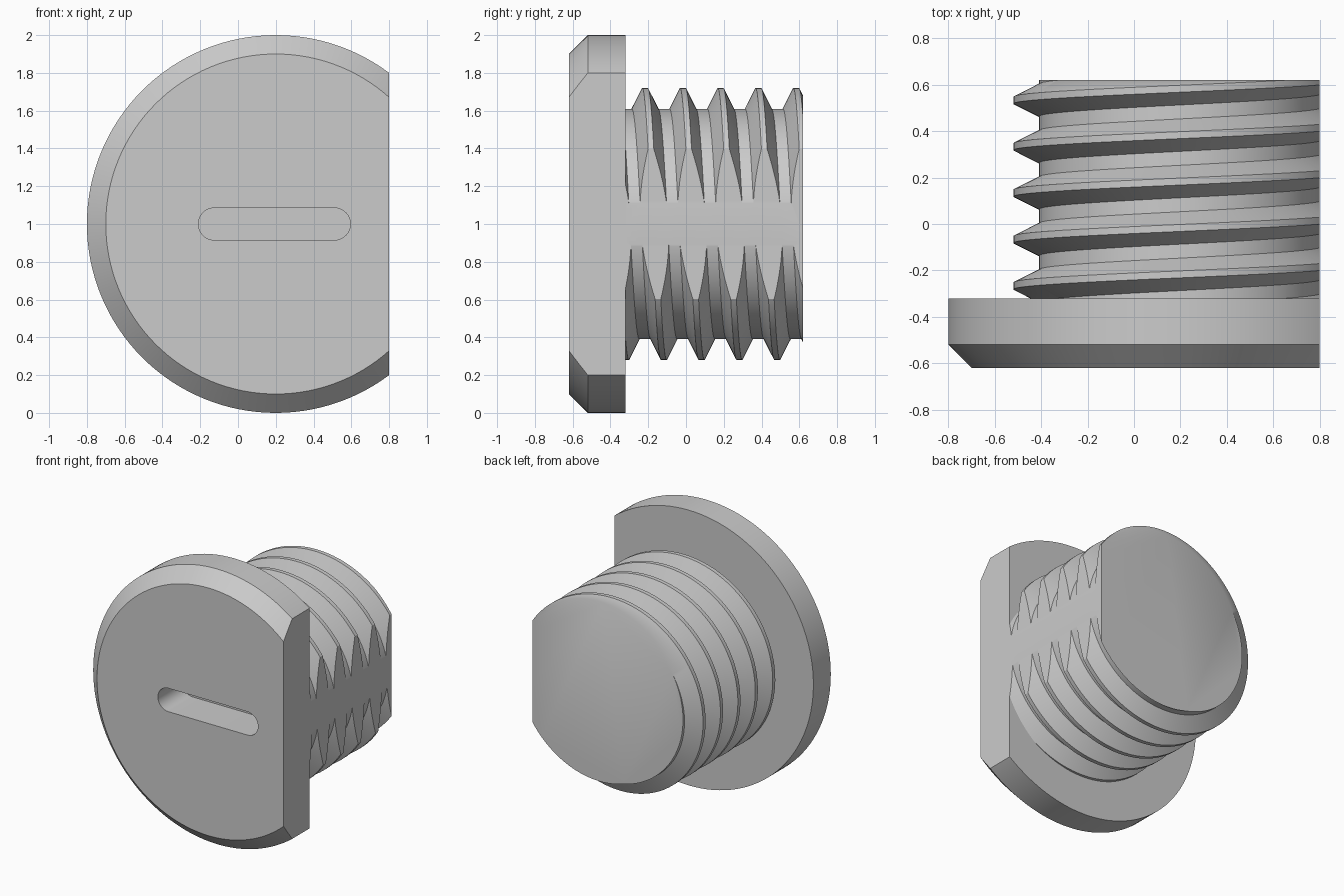
import bpy, bmesh
from math import sin, cos, pi
from mathutils import Vector

if "Cube" in bpy.data.objects:
    bpy.data.objects.remove(bpy.data.objects["Cube"], do_unlink=True)

CX, CZ = 0.2, 1.0                      # screw axis, running along y
FRONT, SEAT, END, FLAT = -0.62, -0.32, 0.62, 0.8
ROOT, CREST, PITCH = 0.61, 0.72, 0.2
SEG = 128

grey = bpy.data.materials.new("plain grey")
grey.use_nodes = True
colour = (0.6, 0.6, 0.6, 1)
grey.diffuse_color = colour
grey.node_tree.nodes["Principled BSDF"].inputs["Base Color"].default_value = colour


def around(r, a, y):
    """Point at radius r and angle a, measured from the left over the top."""
    return Vector((CX - r * cos(a), y, CZ + r * sin(a)))


def slice_off(bm, point, normal):
    """Remove everything beyond a plane and close the cut."""
    cut = bmesh.ops.bisect_plane(
        bm, geom=bm.verts[:] + bm.edges[:] + bm.faces[:], dist=1e-6,
        plane_co=point, plane_no=normal, clear_outer=True)["geom_cut"]
    edges = [e for e in cut if isinstance(e, bmesh.types.BMEdge) and e.is_boundary]
    bmesh.ops.triangle_fill(bm, edges=edges, use_beauty=True, normal=normal)


def finish(bm, name):
    bmesh.ops.recalc_face_normals(bm, faces=bm.faces)
    mesh = bpy.data.meshes.new(name)
    bm.to_mesh(mesh)
    bm.free()
    mesh.materials.append(grey)
    ob = bpy.data.objects.new(name, mesh)
    bpy.context.collection.objects.link(ob)
    return ob


def select(ob):
    bpy.ops.object.select_all(action='DESELECT')
    ob.select_set(True)
    bpy.context.view_layer.objects.active = ob


# Chamfered head with one flat side
bm = bmesh.new()
rings = [[bm.verts.new(around(r, 2 * pi * i / SEG, y)) for i in range(SEG)]
         for r, y in ((0.9, FRONT), (1, FRONT + 0.1), (1, SEAT))]
for a, b in zip(rings, rings[1:]):
    for i in range(SEG):
        j = (i + 1) % SEG
        bm.faces.new((a[i], a[j], b[j], b[i]))
bm.faces.new(rings[0])
bm.faces.new(rings[-1])
slice_off(bm, (FLAT, 0, 0), (1, 0, 0))
head = finish(bm, "screw_head")

# Round-ended driver slot
bm = bmesh.new()
outline = []
for side, start in ((0.595 - 0.085, -pi / 2), (-0.21 + 0.085, pi / 2)):
    for i in range(25):
        a = start + pi * i / 24
        outline.append(bm.verts.new((side + 0.085 * cos(a), FRONT - 0.1, CZ + 0.085 * sin(a))))
face = bm.faces.new(outline)
grown = bmesh.ops.extrude_face_region(bm, geom=[face])["geom"]
bmesh.ops.translate(bm, vec=(0, 0.38, 0),
                    verts=[v for v in grown if isinstance(v, bmesh.types.BMVert)])
cutter = finish(bm, "slot_cutter")
cutter.hide_render = True
cut = head.modifiers.new("slot", 'BOOLEAN')
cut.operation, cut.solver, cut.object = 'DIFFERENCE', 'EXACT', cutter
select(head)
bpy.ops.object.modifier_apply(modifier=cut.name)
bpy.data.objects.remove(cutter, do_unlink=True)

# Threaded shank: one tooth profile repeated along a helix, trimmed to length
tooth = ((-0.015, CREST), (0.015, CREST), (0.07, ROOT), (0.13, ROOT))
first = 0.533 - 6 * PITCH
profile = [(first + PITCH * k + dy, r) for k in range(9) for dy, r in tooth]
bm = bmesh.new()
cols = [[bm.verts.new(around(r, 2 * pi * i / SEG, y + PITCH * i / SEG)) for y, r in profile]
        for i in range(SEG)]
for i in range(SEG):
    a = cols[i]
    # the last column meets the first one a full pitch further on
    b = cols[i + 1] if i + 1 < SEG else cols[0][len(tooth):]
    for k in range(min(len(a), len(b)) - 1):
        bm.faces.new((a[k], a[k + 1], b[k + 1], b[k]))
slice_off(bm, (0, SEAT, 0), (0, -1, 0))
slice_off(bm, (0, END, 0), (0, 1, 0))
slice_off(bm, (FLAT, 0, 0), (1, 0, 0))
shank = finish(bm, "threaded_shank")

for ob in (head, shank):
    select(ob)
    bpy.ops.object.shade_smooth_by_angle(angle=pi / 6)
